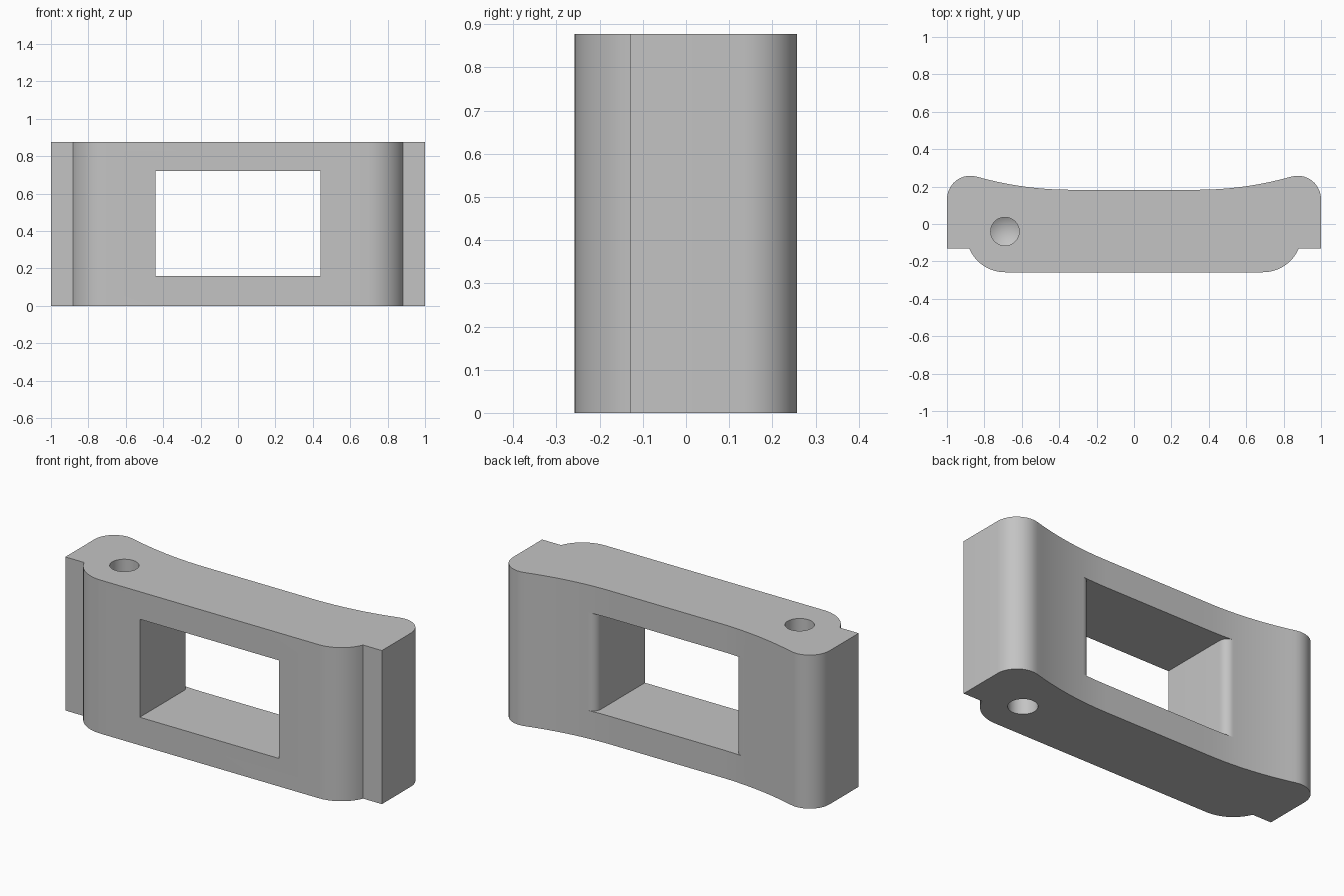
import bpy, bmesh
from math import sin, cos, pi, radians

if "Cube" in bpy.data.objects:
    bpy.data.objects.remove(bpy.data.objects["Cube"], do_unlink=True)

HEIGHT = 0.877
grey = bpy.data.materials.new("plain grey")
grey.use_nodes = True
grey.diffuse_color = (0.55, 0.55, 0.55, 1)
grey.node_tree.nodes["Principled BSDF"].inputs["Base Color"].default_value = (0.55, 0.55, 0.55, 1)


def arc(cx, cy, r, start, end, steps=10):
    """Points on a circle from start to end, in degrees."""
    angles = [radians(start + (end - start) * i / steps) for i in range(steps + 1)]
    return [(cx + r * cos(a), cy + r * sin(a)) for a in angles]


def mirrored(half):
    """Close a right-hand half outline with its mirror image."""
    return half + [(-x, y) for x, y in reversed(half)]


def finish(name, bm):
    bmesh.ops.recalc_face_normals(bm, faces=bm.faces)
    mesh = bpy.data.meshes.new(name)
    bm.to_mesh(mesh)
    bm.free()
    mesh.materials.append(grey)
    obj = bpy.data.objects.new(name, mesh)
    bpy.context.collection.objects.link(obj)
    return obj


def prism(name, outline, z0, z1):
    bm = bmesh.new()
    face = bm.faces.new([bm.verts.new((x, y, z0)) for x, y in outline])
    top = bmesh.ops.extrude_face_region(bm, geom=[face])["geom"]
    verts = [v for v in top if isinstance(v, bmesh.types.BMVert)]
    bmesh.ops.translate(bm, verts=verts, vec=(0, 0, z1 - z0))
    return finish(name, bm)


def drill(name, x, y, surface, inward, r=0.076, depth=0.4, tip=0.045, n=48):
    """Blind hole cutter with a conical tip."""
    bm = bmesh.new()
    levels = (surface - inward * 0.1, surface + inward * depth)
    rings = [[bm.verts.new((x + r * cos(2 * pi * i / n), y + r * sin(2 * pi * i / n), z))
              for i in range(n)] for z in levels]
    point = bm.verts.new((x, y, levels[1] + inward * tip))
    bm.faces.new(rings[0])
    for i in range(n):
        j = (i + 1) % n
        bm.faces.new((rings[0][i], rings[0][j], rings[1][j], rings[1][i]))
        bm.faces.new((rings[1][i], rings[1][j], point))
    return finish(name, bm)


# Body: rounded front corners, stepped ends, gently hollowed back
front = arc(0.69, -0.051, 0.207, -90, -22.5)
front[-1] = (front[-1][0], -0.13)
end_round = arc(0.875, 0.133, 0.125, 0, 106)
hollow = [(x, 0.183 + (x - 0.34) ** 2 / 3.57)
          for x in [0.34 + 0.5 * (1 - i / 14) for i in range(1, 15)]]
body = prism("bracket_body", mirrored(front + [(1, -0.13)] + end_round + hollow), 0, HEIGHT)

# Window with rounded side edges at the back
R = 0.05
rim = arc(0.44 + R, 0.189 - R, R, 180, 90, 8)
window = prism("window_cutter", mirrored([(0.44, -0.5)] + rim + [(0.44 + R, 0.5)]), 0.16, 0.72)

# One blind hole in the top, one in the underside
cutters = [window,
           drill("top_hole_cutter", -0.69, -0.04, HEIGHT, -1),
           drill("bottom_hole_cutter", 0.69, -0.04, 0, 1)]

bpy.ops.object.select_all(action="DESELECT")
bpy.context.view_layer.objects.active = body
body.select_set(True)
for cutter in cutters:
    cutter.hide_render = True
    mod = body.modifiers.new(cutter.name, "BOOLEAN")
    mod.operation = "DIFFERENCE"
    mod.solver = "EXACT"
    mod.object = cutter
    bpy.ops.object.modifier_apply(modifier=mod.name)
    bpy.data.objects.remove(cutter, do_unlink=True)

bpy.ops.object.shade_smooth_by_angle(angle=radians(25))
